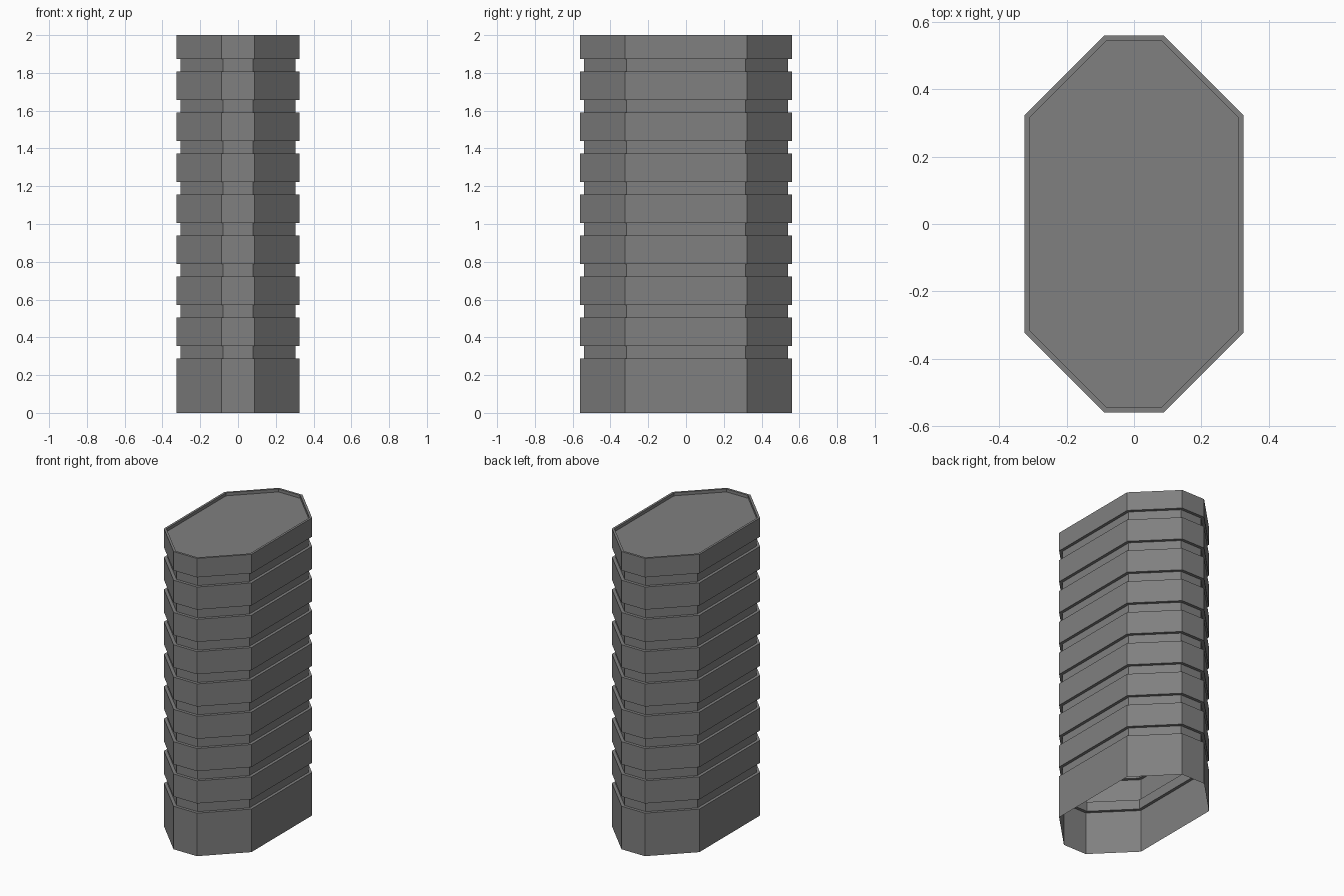
import bpy
import bmesh
import math

if "Cube" in bpy.data.objects:
    bpy.data.objects.remove(bpy.data.objects["Cube"], do_unlink=True)

HALF_X, HALF_Y = 0.325, 0.56      # overall half sizes
FLAT_X, FLAT_Y = 0.087, 0.322     # where the chamfered corners begin
GROOVES, PITCH = 8, 0.217
GROOVE_START, GROOVE_HEIGHT, GROOVE_DEPTH = 0.289, 0.065, 0.02
RIM_WIDTH, RIM_DEPTH = 0.015, 0.02


def octagon(inset):
    """Counter-clockwise chamfered rectangle, inset evenly on every side."""
    slide = inset * math.tan(math.pi / 8)
    x, y = HALF_X - inset, HALF_Y - inset
    fx, fy = FLAT_X - slide, FLAT_Y - slide
    return [(x, -fy), (x, fy), (fx, y), (-fx, y),
            (-x, fy), (-x, -fy), (-fx, -y), (fx, -y)]


# Grey material
grey = bpy.data.materials.new("grey")
grey.use_nodes = True
colour = (0.214, 0.214, 0.214, 1)
grey.diffuse_color = colour
grey.node_tree.nodes["Principled BSDF"].inputs["Base Color"].default_value = colour

# Wall profile as (inset, height), from the open base to the recessed top
profile = [(0, 0)]
for i in range(GROOVES):
    low = GROOVE_START + i * PITCH
    high = low + GROOVE_HEIGHT
    profile += [(0, low), (GROOVE_DEPTH, low), (GROOVE_DEPTH, high), (0, high)]
profile += [(0, 2), (RIM_WIDTH, 2), (RIM_WIDTH, 2 - RIM_DEPTH)]

# Grooved shell with an open underside
bm = bmesh.new()
rings = [[bm.verts.new((x, y, z)) for x, y in octagon(inset)] for inset, z in profile]
for lower, upper in zip(rings, rings[1:]):
    for i in range(len(lower)):
        j = (i + 1) % len(lower)
        bm.faces.new((lower[i], lower[j], upper[j], upper[i]))
bm.faces.new(rings[-1])  # recessed top panel

mesh = bpy.data.meshes.new("grooved_column")
bm.to_mesh(mesh)
bm.free()
mesh.materials.append(grey)
column = bpy.data.objects.new("grooved_column", mesh)
bpy.context.collection.objects.link(column)
